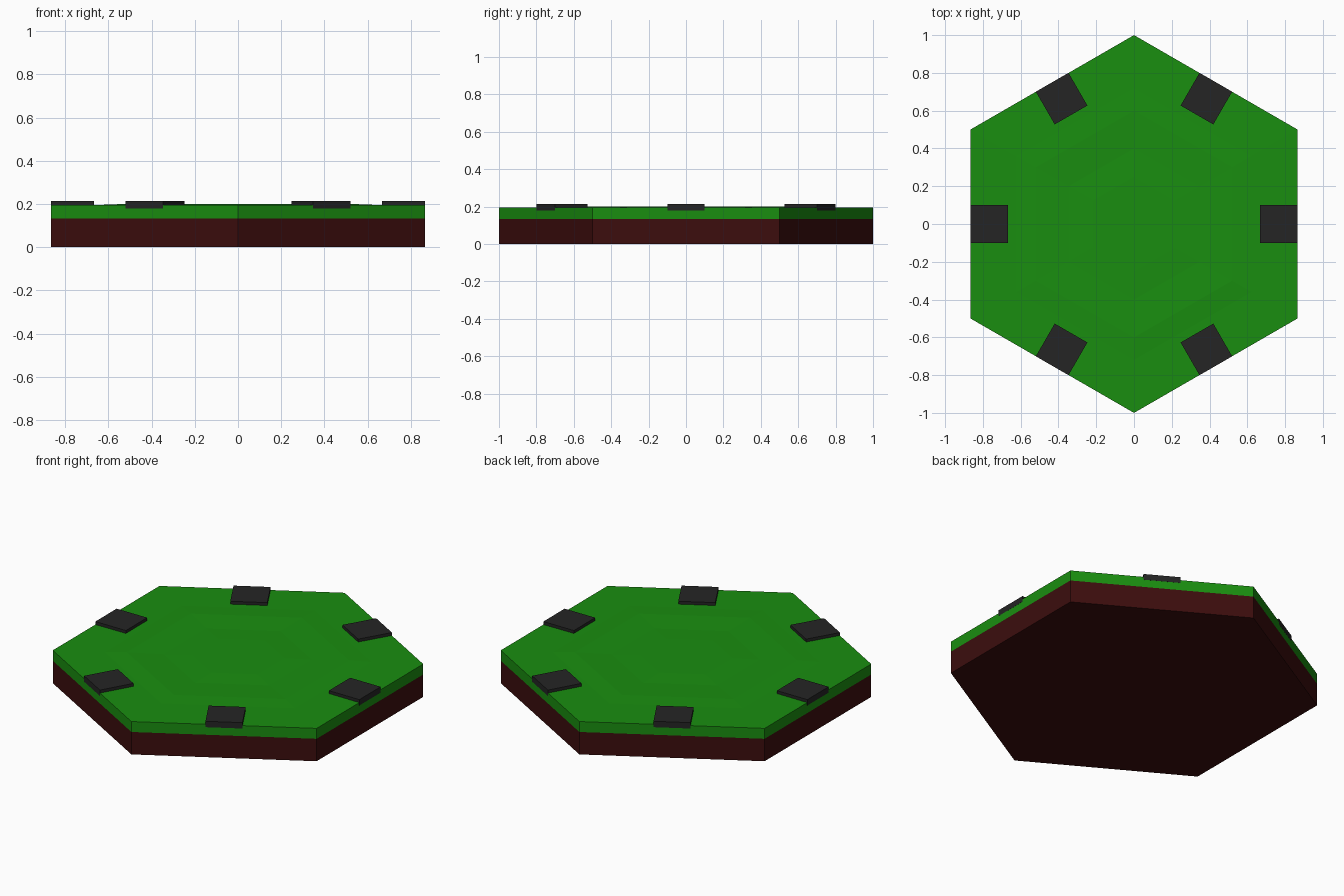
import bpy, bmesh
from math import sin, cos, pi
from mathutils import Matrix

if "Cube" in bpy.data.objects:
    bpy.data.objects.remove(bpy.data.objects["Cube"])

def material(name, rgb):
    m = bpy.data.materials.new(name)
    m.diffuse_color = (*rgb, 1)
    m.use_nodes = True
    m.node_tree.nodes["Principled BSDF"].inputs["Base Color"].default_value = m.diffuse_color
    return m

def finish(bm, name, mat):
    bmesh.ops.recalc_face_normals(bm, faces=bm.faces)
    me = bpy.data.meshes.new(name)
    bm.to_mesh(me)
    bm.free()
    me.materials.append(mat)
    ob = bpy.data.objects.new(name, me)
    bpy.context.collection.objects.link(ob)
    return ob

def hex_solid(name, rings, mat):
    """Stack hexagonal rings (radius, z) with corners at +y and -y; close both ends."""
    bm = bmesh.new()
    loops = [[bm.verts.new((r * sin(i * pi / 3), r * cos(i * pi / 3), z))
              for i in range(6)] for r, z in rings]
    for a, b in zip(loops, loops[1:]):
        for i in range(6):
            j = (i + 1) % 6
            bm.faces.new((a[i], a[j], b[j], b[i]))
    bm.faces.new(loops[0])
    bm.faces.new(loops[-1])
    return finish(bm, name, mat)

grass = material("grass", (0.010, 0.27, 0.005))
soil = material("soil", (0.045, 0.004, 0.004))
stone = material("stone", (0.018, 0.018, 0.018))

# Soil base
hex_solid("soil_base", [(1, 0), (1, 0.133)], soil)

# Grass layer with very faint rolling relief on top
hex_solid("grass_layer", [(1, 0.133), (1, 0.195), (0.72, 0.196), (0.6, 0.200),
                          (0.4, 0.196), (0.25, 0.199)], grass)

# Path stub in the middle of each edge
apothem = cos(pi / 6)
for i in range(6):
    bm = bmesh.new()
    bmesh.ops.create_cube(bm, size=1, matrix=Matrix.Rotation(i * pi / 3, 4, 'Z')
                          @ Matrix.Translation((apothem - 0.0995, 0, 0.1955))
                          @ Matrix.Diagonal((0.2, 0.2, 0.035, 1)))
    finish(bm, f"path_stub_{i + 1}", stone)
